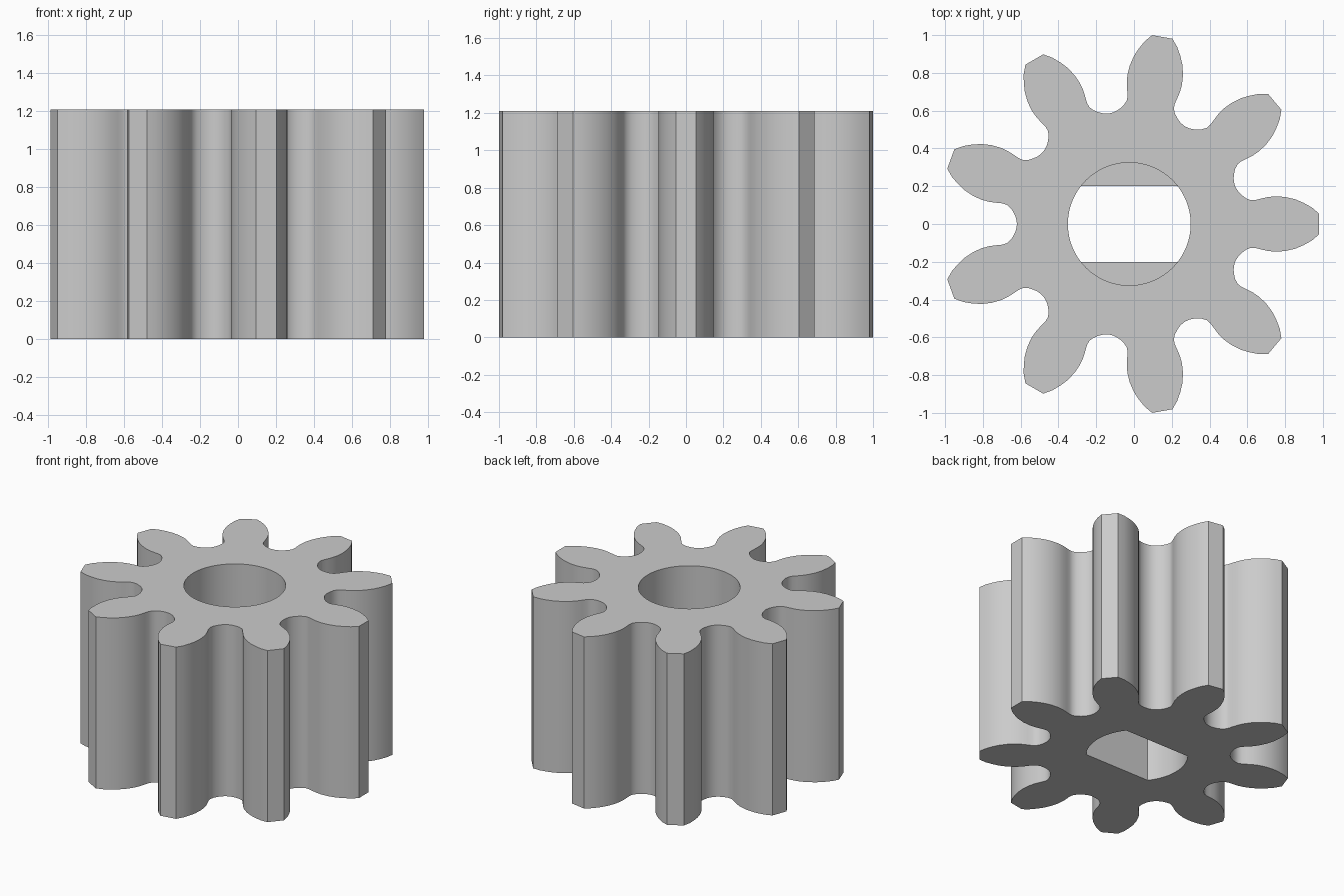
import bpy
import bmesh
from math import radians, sin, cos
from mathutils import Matrix

if "Cube" in bpy.data.objects:
    bpy.data.objects.remove(bpy.data.objects["Cube"], do_unlink=True)

TEETH = 9
HEIGHT = 1.21
CENTRE_X = -0.025
BORE_RADIUS = 0.325
FLAT_HALF = 0.2       # half distance between the shaft flats
FLAT_TOP = 0.78       # height of the shoulders inside the bore

grey = bpy.data.materials.new("plain grey")
grey.use_nodes = True
colour = (0.6, 0.6, 0.6, 1)
grey.diffuse_color = colour
grey.node_tree.nodes["Principled BSDF"].inputs["Base Color"].default_value = colour


def make_object(name, bm):
    bmesh.ops.recalc_face_normals(bm, faces=bm.faces)
    mesh = bpy.data.meshes.new(name)
    bm.to_mesh(mesh)
    bm.free()
    mesh.materials.append(grey)
    obj = bpy.data.objects.new(name, mesh)
    bpy.context.collection.objects.link(obj)
    return obj


def cut(target, cutter):
    mod = target.modifiers.new("cut", "BOOLEAN")
    mod.operation = "DIFFERENCE"
    mod.solver = "EXACT"
    mod.object = cutter
    bpy.context.view_layer.objects.active = target
    bpy.ops.object.modifier_apply(modifier=mod.name)
    bpy.data.objects.remove(cutter, do_unlink=True)


# Half of one tooth, from tip corner to root: radius, degrees off the tooth axis
flank = [(1.007, 3.1), (0.97, 5.2), (0.93, 6.9), (0.89, 8.4), (0.84, 9.8),
         (0.79, 10.7), (0.75, 11.0), (0.71, 10.9), (0.68, 10.75), (0.655, 11.1),
         (0.632, 12.5), (0.615, 14.4), (0.603, 16.4), (0.597, 18.3)]
root = (0.595, 180 / TEETH)
tooth = [(r, -a) for r, a in reversed(flank)] + flank + [root]

# Toothed body
bm = bmesh.new()
outline = []
for i in range(TEETH):
    for r, a in tooth:
        angle = radians(a + i * 360 / TEETH)
        outline.append(bm.verts.new((CENTRE_X + r * cos(angle), r * sin(angle), 0)))
base = bm.faces.new(outline)
top = bmesh.ops.extrude_face_region(bm, geom=[base], use_keep_orig=True)
bmesh.ops.translate(bm, vec=(0, 0, HEIGHT),
                    verts=[v for v in top["geom"] if isinstance(v, bmesh.types.BMVert)])
gear = make_object("gear", bm)

# Shaft bore: round above, two flats below
bm = bmesh.new()
bmesh.ops.create_cone(bm, cap_ends=True, segments=96, radius1=BORE_RADIUS,
                      radius2=BORE_RADIUS, depth=2,
                      matrix=Matrix.Translation((CENTRE_X, 0, HEIGHT / 2)))
bore = make_object("bore_cutter", bm)
for side in (-1, 1):
    bm = bmesh.new()
    bmesh.ops.create_cube(bm, size=1, matrix=Matrix.Translation(
        (0, side * (FLAT_HALF + 0.5), FLAT_TOP - 1)) @ Matrix.Diagonal((2, 1, 2, 1)))
    cut(bore, make_object("flat_cutter", bm))
cut(gear, bore)

# Smooth flanks and bore, crisp rims
bpy.ops.object.select_all(action="DESELECT")
gear.select_set(True)
bpy.context.view_layer.objects.active = gear
bpy.ops.object.shade_smooth_by_angle(angle=radians(30))
